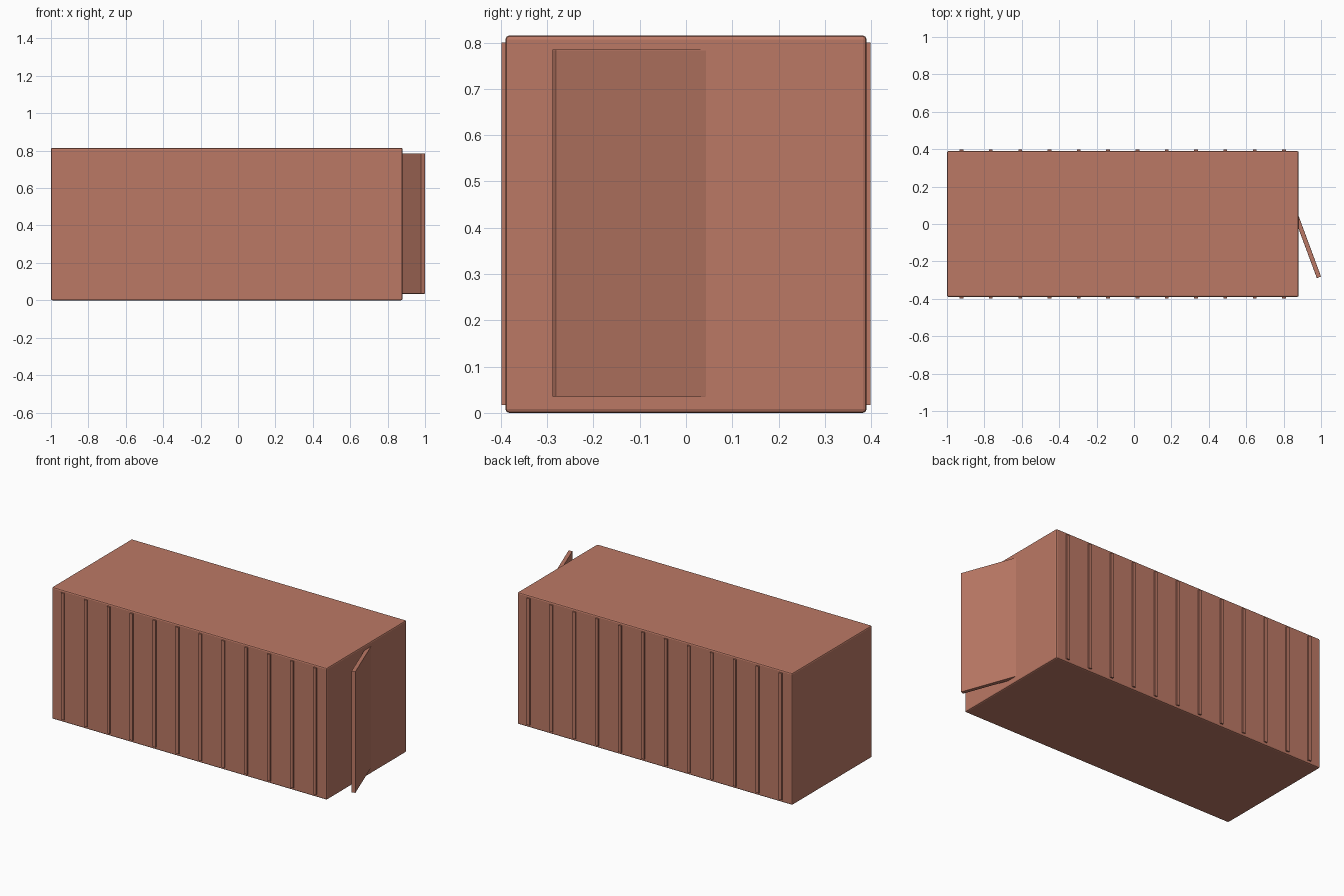
import bpy, math
from mathutils import Matrix

if "Cube" in bpy.data.objects:
    bpy.data.objects.remove(bpy.data.objects["Cube"])

mat = bpy.data.materials.new("rust_red_paint")
mat.diffuse_color = (0.50, 0.19, 0.13, 1)
mat.use_nodes = True
mat.node_tree.nodes["Principled BSDF"].inputs["Base Color"].default_value = mat.diffuse_color


def box(name, lo, hi, bevel=0.0, rot_z=0.0, pivot=(0, 0, 0)):
    """Axis-aligned box lo..hi, turned about z and moved to the pivot."""
    bpy.ops.mesh.primitive_cube_add(size=1)
    ob = bpy.context.object
    ob.name = name
    size = [b - a for a, b in zip(lo, hi)]
    mid = [(a + b) / 2 for a, b in zip(lo, hi)]
    ob.data.transform(Matrix.Translation(mid) @ Matrix.Diagonal((*size, 1)))
    ob.location = pivot
    ob.rotation_euler.z = rot_z
    ob.data.materials.append(mat)
    if bevel:
        mod = ob.modifiers.new("edge_bevel", 'BEVEL')
        mod.width = bevel
        mod.segments = 2
    return ob


# Container body
box("container_body", (-1.0, -0.39, 0.0), (0.88, 0.39, 0.815), bevel=0.008)

# Vertical ribs along both long walls
for side, sign in (("front", -1), ("back", 1)):
    for i in range(12):
        x = -0.922 + i * 0.1567
        y0, y1 = sorted((sign * 0.375, sign * 0.398))
        box(f"{side}_rib_{i + 1}", (x - 0.01, y0, 0.017), (x + 0.01, y1, 0.80))

# Door standing ajar; the pivot is its free outer corner
box("open_door", (-0.024, 0.0, 0.035), (0.0, 0.37, 0.785), bevel=0.002,
    rot_z=math.radians(20.3), pivot=(1.0, -0.281, 0.0))
